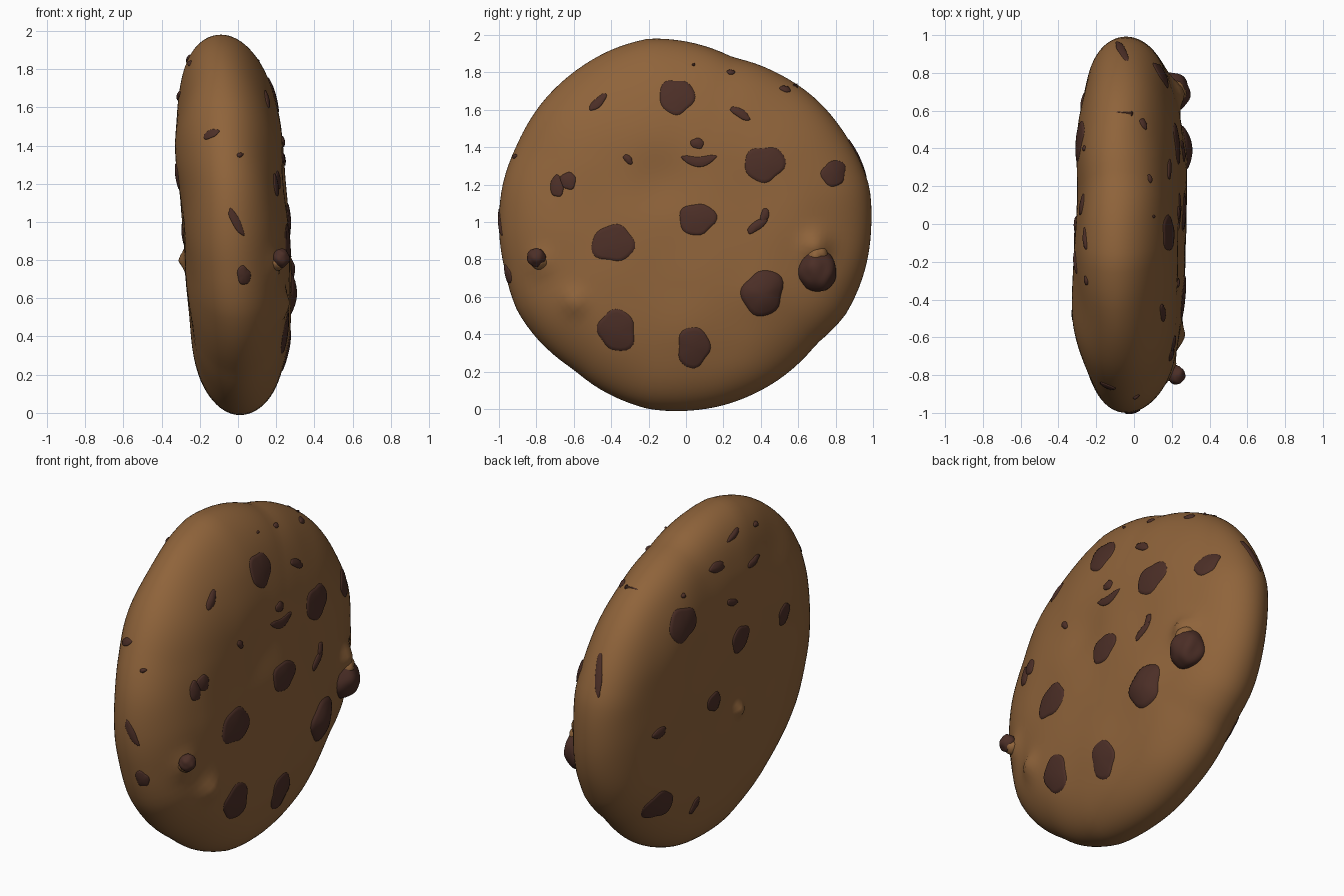
import bpy, bmesh, math, random
from mathutils import Vector, noise, Matrix
from mathutils.bvhtree import BVHTree

if "Cube" in bpy.data.objects:
    bpy.data.objects.remove(bpy.data.objects["Cube"])

random.seed(4)


def material(name, rgb):
    m = bpy.data.materials.new(name)
    m.diffuse_color = (*rgb, 1)
    m.use_nodes = True
    m.node_tree.nodes["Principled BSDF"].inputs["Base Color"].default_value = m.diffuse_color
    return m


DOUGH = material("baked dough brown", (0.275, 0.126, 0.043))
CHOC = material("dark chocolate", (0.072, 0.028, 0.020))


def finish(bm, name, mat):
    me = bpy.data.meshes.new(name)
    for f in bm.faces:
        f.smooth = True
    bm.to_mesh(me)
    bm.free()
    ob = bpy.data.objects.new(name, me)
    me.materials.append(mat)
    bpy.context.collection.objects.link(ob)
    return ob


# Cookie outline seen from the right (y, z)
OUTLINE = [(-.2, 1.98), (0, 1.965), (.25, 1.88), (.5, 1.79), (.68, 1.67), (.85, 1.47),
           (.98, 1.19), (.99, .97), (.95, .72), (.85, .5), (.7, .35), (.5, .16), (.2, .02),
           (-.2, .0), (-.45, .1), (-.6, .21), (-.8, .38), (-.9, .52), (-.97, .75), (-1, 1.0),
           (-.98, 1.2), (-.9, 1.42), (-.76, 1.65), (-.56, 1.83), (-.4, 1.92)]
POLAR = sorted((math.atan2(z - 1, y) % math.tau, math.hypot(y, z - 1)) for y, z in OUTLINE)
POLAR = [(POLAR[-1][0] - math.tau, POLAR[-1][1])] + POLAR + [(POLAR[0][0] + math.tau, POLAR[0][1])]


def rim_radius(a):
    for (a0, r0), (a1, r1) in zip(POLAR, POLAR[1:]):
        if a0 <= a <= a1:
            return r0 + (r1 - r0) * (a - a0) / (a1 - a0)
    return 1


# Lumps and dents on each face: side, y, z, spread, height
LUMPS = [(1, -.6, .57, .045, .035), (1, .70, .87, .05, .06), (1, -.15, 1.2, .12, -.025),
         (1, .41, .62, .11, .02), (1, -.78, .78, .05, .03),
         (-1, -.1, .8, .028, .035), (-1, -.5, 1.36, .2, .03)]


def body_point(a, phi):
    rho = math.sin(phi) ** .5
    r = rim_radius(a) * rho
    y, dz = r * math.cos(a), r * math.sin(a)
    x = -.01 - .05 * dz - .03 * rho ** 2 + .275 * math.cos(phi)
    side = 1 if math.cos(phi) > 0 else -1
    bump = .014 * noise.noise(Vector((y * 3, dz * 3, side * 5)))
    for s, by, bz, w, h in LUMPS:
        if s == side:
            bump += h * math.exp(-((y - by) ** 2 + (dz + 1 - bz) ** 2) / (2 * w * w))
    return x + side * bump * abs(math.cos(phi)) ** .3, y, dz + 1


# Dough body: polar rings from the right face around the rim to the left face
N = 120
half = [math.asin((.85 * i / 30) ** 2) for i in range(1, 31)]
half += [half[-1] + (math.pi / 2 - half[-1]) * i / 10 for i in range(1, 10)]
phis = half + [math.pi / 2] + [math.pi - p for p in reversed(half)]
bm = bmesh.new()
rings = [[bm.verts.new(body_point(math.tau * i / N, p)) for i in range(N)] for p in phis]
for r0, r1 in zip(rings, rings[1:]):
    for i in range(N):
        bm.faces.new((r0[i], r1[i], r1[(i + 1) % N], r0[(i + 1) % N]))
for ring, phi in ((rings[0], 1e-9), (rings[-1], math.pi - 1e-9)):
    c = bm.verts.new(body_point(0, phi))
    for i in range(N):
        bm.faces.new((c, ring[i], ring[(i + 1) % N]))
bmesh.ops.recalc_face_normals(bm, faces=bm.faces)
bm.normal_update()
TREE = BVHTree.FromBMesh(bm)
finish(bm, "cookie_dough", DOUGH)

chips = bmesh.new()


def chip(side, u, v, ru, rv, angle=0, dome=.008, bend=0):
    """Thin chip laid on the surface; side is the axis it is projected along."""
    n = 28
    ca, sa = math.cos(math.radians(angle)), math.sin(math.radians(angle))
    p1, p2, p3 = (random.uniform(0, 6.28) for _ in range(3))

    def place(t, a):
        w = 1 + .07 * math.sin(2 * a + p1) + .06 * math.sin(3 * a + p2) + .04 * math.sin(5 * a + p3)
        pu, pv = t * w * ru * math.cos(a), t * w * rv * math.sin(a)
        pv += bend * (pu / ru) ** 2
        uu, vv = u + pu * ca - pv * sa, v + pu * sa + pv * ca
        if side in ("right", "left"):
            s = 1 if side == "right" else -1
            origin, d = Vector((s * 2, uu, vv)), Vector((-s, 0, 0))
        else:
            s = 1 if side == "back" else -1
            origin, d = Vector((uu, s * 2, vv)), Vector((0, -s, 0))
        co, no, _, _ = TREE.ray_cast(origin, d)
        if co is None:
            co, no, _, _ = TREE.find_nearest(origin + d * 2)
        off = -.002 if t == 1 else .004 + dome * (1 - t * t)
        return chips.verts.new(co + no * off)

    centre = place(0, 0)
    prev = None
    for t in (.2, .4, .6, .8, .93, 1):
        ring = [place(t, math.tau * i / n) for i in range(n)]
        for i in range(n):
            j = (i + 1) % n
            chips.faces.new((prev[i], ring[i], ring[j], prev[j]) if prev else (centre, ring[i], ring[j]))
        prev = ring


# Large chips and small flecks on the right face (y, z)
for args in [(-.05, 1.67, .09, .10), (.42, 1.31, .105, .10), (.79, 1.26, .068, .068),
             (-.39, .885, .11, .105), (.06, 1.015, .095, .09), (.41, .62, .115, .12, 0, .03),
             (.04, .33, .092, .105), (-.37, .42, .105, .108),
             (-.47, 1.64, .065, .022, 42), (.29, 1.58, .065, .022, -30), (.24, 1.80, .022, .012),
             (.53, 1.71, .032, .014, -20), (.06, 1.42, .037, .028, -20),
             (.07, 1.32, .10, .026, 0, .005, .04), (-.31, 1.335, .033, .018, -45),
             (-.63, 1.22, .04, .05), (-.69, 1.19, .035, .06, 10),
             (.38, .98, .065, .024, 38), (.42, 1.035, .022, .04, -10), (.04, 1.84, .008, .006)]:
    chip("right", *args)

# Chips on the left face (y, z)
for args in [(.44, 1.52, .105, .10), (-.08, 1.24, .08, .075), (.14, .94, .062, .06),
             (.64, .94, .055, .03), (.56, .46, .10, .09), (.24, .34, .03, .05, 30),
             (-.48, 1.24, .055, .065), (0, 1.49, .045, .022, 20), (-.2, 1.66, .06, .022, -10),
             (.1, 1.73, .06, .028), (-.08, 1.85, .06, .016, -15), (-.3, 1.83, .025, .014),
             (.6, 1.75, .016, .016), (.4, 1.67, .014, .014)]:
    chip("left", *args)

# Flecks around the rim (x, z)
for args in [(-.14, 1.46, .045, .02, 22), (.01, 1.35, .016, .012), (-.01, 1.0, .085, .02, -62),
             (.03, .72, .035, .05)]:
    chip("front", *args, 0.004)if len(args) == 5 else chip("front", *args)
chip("back", -.065, 1.34, .11, .022, 75, .004)
bmesh.ops.recalc_face_normals(chips, faces=chips.faces)
finish(chips, "flat_chips", CHOC)


# Protruding chunks near the edge of the right face
def chunk(name, loc, size, mat):
    b = bmesh.new()
    bmesh.ops.create_icosphere(b, subdivisions=4, radius=1)
    for v in b.verts:
        v.co *= 1 + .10 * noise.noise(v.co * 1.6 + Vector(loc) * 7)
    bmesh.ops.transform(b, matrix=Matrix.Translation(loc) @ Matrix.Diagonal((*size, 1)), verts=b.verts)
    finish(b, name, mat)


chunk("big_chip", (.195, .70, .74), (.10, .105, .115), CHOC)
chunk("big_chip_dough", (.205, .70, .82), (.07, .06, .06), DOUGH)
chunk("small_chip", (.225, -.80, .81), (.045, .05, .05), CHOC)
chunk("small_chip_dough", (.20, -.785, .785), (.05, .045, .04), DOUGH)
